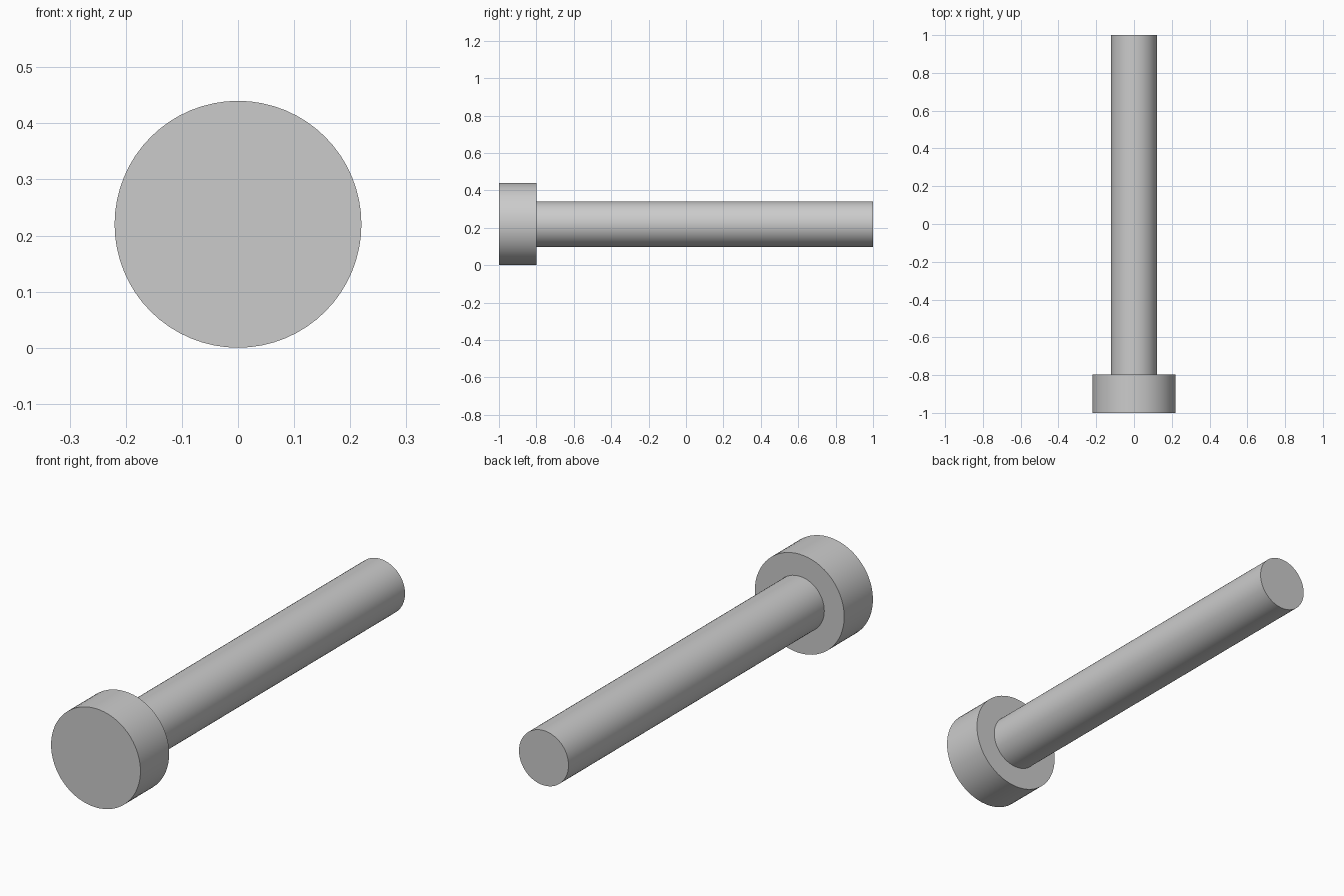
import bpy, bmesh
from math import tau
from mathutils import Matrix, Vector

if "Cube" in bpy.data.objects:
    bpy.data.objects.remove(bpy.data.objects["Cube"])

HEAD_R, SHAFT_R = 0.22, 0.122
FRONT, SHOULDER, BACK = -1.0, -0.798, 1.0
SIDES = 64

# Half profile (radius, y) of the head and shaft, turned around the y axis
profile = [(0, FRONT), (HEAD_R, FRONT), (HEAD_R, SHOULDER),
           (SHAFT_R, SHOULDER), (SHAFT_R, BACK), (0, BACK)]

bm = bmesh.new()
verts = [bm.verts.new((r, y, HEAD_R)) for r, y in profile]
edges = [bm.edges.new(pair) for pair in zip(verts, verts[1:])]
bmesh.ops.spin(bm, geom=verts + edges, cent=(0, 0, HEAD_R), axis=(0, 1, 0),
               angle=tau, steps=SIDES, use_merge=True)
bmesh.ops.remove_doubles(bm, verts=bm.verts[:], dist=1e-4)
bmesh.ops.recalc_face_normals(bm, faces=bm.faces[:])

mesh = bpy.data.meshes.new("headed_pin")
bm.to_mesh(mesh)
bm.free()
pin = bpy.data.objects.new("headed_pin", mesh)
bpy.context.collection.objects.link(pin)

# Smooth round walls, crisp rims
bpy.context.view_layer.objects.active = pin
pin.select_set(True)
bpy.ops.object.shade_smooth_by_angle()
